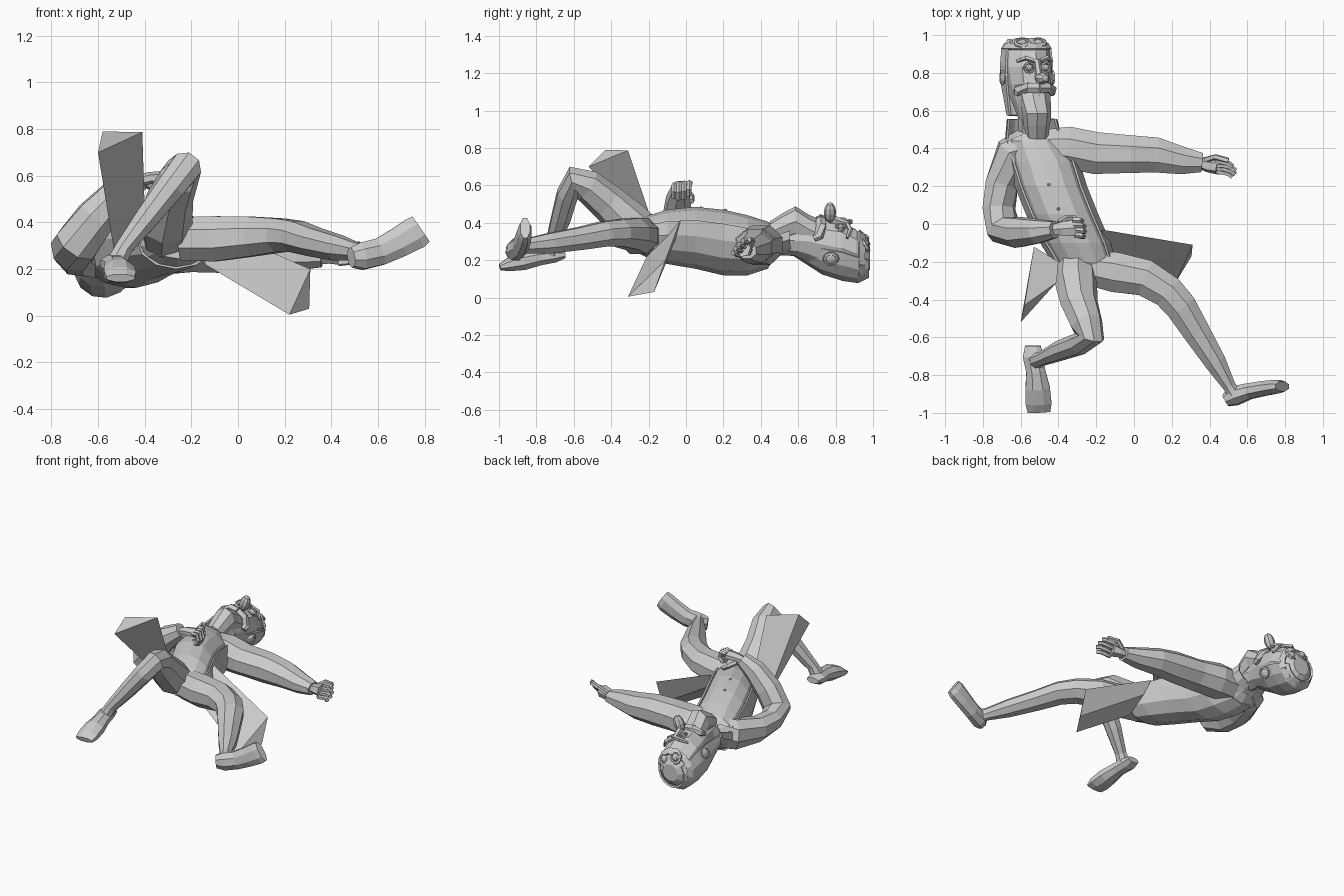
import bpy, bmesh, math
from mathutils import Vector as V

FACE = V((0.36, 0, 0.93)).normalized()          # direction the face looks
SIDE = V((0, 1, 0)).cross(FACE).normalized()    # towards the ear on the +x side


def finish(name, bm):
    bmesh.ops.recalc_face_normals(bm, faces=bm.faces)
    me = bpy.data.meshes.new(name)
    bm.to_mesh(me)
    bm.free()
    ob = bpy.data.objects.new(name, me)
    bpy.context.collection.objects.link(ob)
    return ob


def solid(ob, t, off=0.0):
    m = ob.modifiers.new("thickness", 'SOLIDIFY')
    m.thickness, m.offset = t, off
    return ob


def loft(name, rings, up=(0, 0, 1), n=8, axis=None, arc=None):
    """Rings are (x, y, z, side radius, up radius); arc gives an open shell in degrees."""
    bm, rows = bmesh.new(), []
    P = [V(r[:3]) for r in rings]
    for i, r in enumerate(rings):
        if axis:
            t = V(axis)
        else:
            t = V()
            if i: t += (P[i] - P[i - 1]).normalized()
            if i < len(P) - 1: t += (P[i + 1] - P[i]).normalized()
        t.normalize()
        s = t.cross(V(up)).normalized()
        u = s.cross(t)
        if arc:
            A = [math.radians(arc[0] + (arc[1] - arc[0]) * k / (n - 1)) for k in range(n)]
        else:
            A = [2 * math.pi * (k + .5) / n for k in range(n)]
        rows.append([bm.verts.new(P[i] + s * r[3] * math.cos(a) + u * r[4] * math.sin(a)) for a in A])
    for a, b in zip(rows, rows[1:]):
        for k in range(n - 1 if arc else n):
            j = (k + 1) % n
            bm.faces.new((a[k], a[j], b[j], b[k]))
    if not arc:
        bm.faces.new(rows[0])
        bm.faces.new(rows[-1])
    return finish(name, bm)


def tail(name, base, tip):
    """Closed three-sided coat tail from a base triangle to a tip triangle."""
    bm = bmesh.new()
    a, b = [[bm.verts.new(p) for p in line] for line in (base, tip)]
    for k in range(3):
        j = (k + 1) % 3
        bm.faces.new((a[k], a[j], b[j], b[k]))
    bm.faces.new(a)
    bm.faces.new(b)
    return finish(name, bm)


def blob(name, c, r, seg=8):
    """Ellipsoid in head axes (side, y, face)."""
    bm = bmesh.new()
    bmesh.ops.create_uvsphere(bm, u_segments=seg, v_segments=6, radius=1)
    for v in bm.verts:
        v.co = V(c) + SIDE * v.co.x * r[0] + V((0, 1, 0)) * v.co.y * r[1] + FACE * v.co.z * r[2]
    return finish(name, bm)


def ring(name, c, normal, R, r):
    """Small torus facing the given direction."""
    q = V(normal).to_track_quat('Z', 'Y')
    pts = [V(c) + q @ V((R * math.cos(a), R * math.sin(a), 0)) for a in [math.tau * k / 10 for k in range(11)]]
    return loft(name, [(*p, r, r) for p in pts], up=normal, n=5)


# Torso (shirt and trousers top) lofted along y
torso = [(-.53, .49, .29, .09, .08), (-.53, .44, .285, .15, .12), (-.48, .33, .285, .175, .155),
         (-.44, .20, .30, .175, .17), (-.38, .05, .325, .175, .16), (-.31, -.10, .33, .17, .14),
         (-.265, -.20, .325, .155, .115), (-.255, -.27, .32, .11, .075)]
loft("torso", torso, n=14, axis=(0, 1, 0))
for i, (x, y, z) in enumerate([(-.45, .21, .468), (-.40, .08, .48)]):
    blob(f"shirt_button_{i}", (x, y, z), (.009, .009, .007), 6)

# Coat body wraps the back and sides, collar stands around the neck
coat = [(x, y, z, a * 1.06, b * 1.03) for x, y, z, a, b in torso[1:7]]
solid(loft("coat_body", coat, n=9, axis=(0, 1, 0), arc=(148, 392)), .012)
solid(loft("coat_collar", [(-.53, .45, .29, .15, .10), (-.535, .50, .31, .14, .085), (-.54, .555, .33, .13, .08)],
           n=8, axis=(0, 1, 0), arc=(160, 380)), .012)

# Coat tails
tail("coat_tail_left", [(-.53, -.12, .27), (-.54, -.18, .37), (-.40, -.20, .46)],
     [(-.60, -.52, .70), (-.58, -.43, .79), (-.41, -.31, .787)])
tail("coat_tail_right", [(-.17, -.03, .41), (-.13, -.06, .30), (-.14, -.21, .22)],
     [(.31, -.11, .20), (.305, -.17, .03), (.22, -.31, .005)])

# Sleeves
loft("left_sleeve", [(-.55, .42, .28, .10, .11), (-.64, .37, .27, .10, .11), (-.70, .21, .26, .085, .10),
                     (-.715, .08, .27, .075, .10), (-.69, -.03, .31, .085, .10), (-.61, -.045, .42, .085, .09),
                     (-.51, -.04, .525, .068, .075), (-.42, -.03, .585, .048, .05)], up=(.6, .1, -.6))
loft("right_sleeve", [(-.46, .41, .28, .10, .11), (-.35, .405, .28, .12, .115), (-.20, .375, .28, .12, .10),
                      (-.02, .37, .275, .108, .10), (.12, .365, .265, .10, .085), (.26, .335, .255, .078, .065),
                      (.36, .325, .25, .055, .045)])

# Trouser legs
loft("left_leg", [(-.31, -.20, .33, .10, .10), (-.31, -.30, .40, .115, .115), (-.29, -.42, .51, .10, .10),
                  (-.25, -.53, .60, .09, .085), (-.225, -.60, .635, .07, .07), (-.29, -.635, .55, .06, .065),
                  (-.39, -.67, .42, .055, .055), (-.49, -.715, .29, .038, .04), (-.52, -.725, .23, .045, .045)],
     up=(.8, 0, -.6))
loft("right_leg", [(-.24, -.23, .33, .10, .10), (-.10, -.255, .33, .115, .105), (.06, -.285, .34, .105, .092),
                   (.18, -.36, .345, .095, .078), (.25, -.44, .34, .09, .072), (.33, -.57, .315, .078, .065),
                   (.43, -.73, .29, .062, .058), (.505, -.86, .275, .037, .042), (.53, -.90, .27, .04, .045)])

# Boots
loft("left_boot", [(-.535, -.645, .23, .045, .02), (-.535, -.70, .225, .058, .04), (-.52, -.78, .215, .055, .045),
                   (-.51, -.87, .195, .07, .052), (-.505, -.95, .175, .074, .038), (-.503, -.995, .162, .065, .018)])
loft("right_boot", [(.485, -.935, .25, .035, .045), (.53, -.91, .255, .055, .062), (.61, -.885, .275, .045, .063),
                    (.69, -.87, .315, .042, .07), (.76, -.86, .355, .038, .076), (.785, -.86, .372, .028, .07)],
     up=(-.4, 0, .9))


def hand(name, palm, up, roots, spread, bends, thumb):
    """Palm plus four jointed fingers spread along one axis and a thumb."""
    loft(name + "_palm", palm, up=up, n=6)
    for i in range(4):
        p = V(roots) + V(spread) * (i - 1.5)
        k = (.85, 1, 1, .85)[i]
        pts = [p]
        for b in bends:
            p = p + V(b) * k
            pts.append(p)
        loft(f"{name}_finger_{i}", [(*q, .0145, .0145) for q in pts], up=spread, n=5)
    loft(name + "_thumb", [(*q, .016, .016) for q in thumb], up=up, n=5)


# Hands
hand("left_hand", [(-.44, -.03, .575, .028, .025), (-.38, -.025, .59, .042, .026), (-.31, -.02, .595, .05, .027)],
     (0, 0, 1), (-.32, -.018, .605), (.003, -.027, -.004),
     [(.045, -.004, .008), (.012, -.004, -.045), (-.025, 0, -.04)],
     [(-.40, .005, .57), (-.36, .03, .545), (-.31, .03, .515)])
hand("right_hand", [(.33, .33, .25, .028, .03), (.39, .315, .255, .042, .034), (.44, .305, .26, .042, .045)],
     (0, .35, .9), (.43, .303, .26), (0, -.018, -.022),
     [(.045, -.003, .005), (.04, -.01, .008), (.022, -.018, 0)],
     [(.38, .34, .27), (.43, .355, .305), (.50, .335, .31)])

# Head with long beard, lofted along y and rolled towards the face direction
loft("neck", [(-.53, .44, .31, .075, .08), (-.54, .62, .30, .08, .08)], up=FACE, axis=(0, 1, 0))
loft("head", [(-.535, .54, .31, .07, .07), (-.55, .66, .30, .10, .12), (-.56, .74, .28, .118, .145),
              (-.565, .83, .265, .128, .15), (-.57, .91, .235, .122, .135), (-.57, .96, .215, .10, .10),
              (-.565, .985, .21, .06, .06)], up=FACE, axis=(0, 1, 0), n=10)
loft("beard", [(-.515, .45, .345, .058, .065), (-.515, .52, .375, .068, .08), (-.515, .585, .40, .075, .09),
               (-.525, .66, .365, .085, .075), (-.535, .73, .335, .09, .075)], up=FACE, axis=(0, 1, 0), n=8)
# Hair covers the back of the head and ends in ragged sideburns
solid(loft("hair", [(-.595, .575, .30, .075, .07), (-.575, .73, .27, .122, .145), (-.57, .84, .25, .134, .16),
                    (-.57, .92, .225, .128, .145), (-.57, .975, .21, .095, .10)],
           up=FACE, axis=(0, 1, 0), n=9, arc=(165, 375)), .012)


def on_head(s, y, f):
    return V((-.56, y, .27)) + SIDE * s + FACE * f


# Face parts, mirrored across the head
blob("nose", (-.485, .77, .455), (.036, .033, .058))
loft("nose_bridge", [(*on_head(0, .77, .16), .02, .03), (*on_head(0, .87, .13), .018, .015)], up=FACE, n=6)
for m, tag in ((-1, "left"), (1, "right")):
    blob(tag + "_eye", on_head(m * .047, .828, .125), (.026, .02, .025))
    ring(tag + "_eyelid", on_head(m * .047, .828, .137), FACE, .026, .007)
    blob(tag + "_ear", on_head(m * .13, .775, -.015), (.02, .045, .035))
    ring(tag + "_ear_rim", on_head(m * .138, .775, -.015), SIDE * m, .032, .01)
    loft(tag + "_eyebrow", [(*on_head(m * .015, .862, .135), .012, .015), (*on_head(m * .06, .88, .122), .014, .016),
                            (*on_head(m * .10, .862, .09), .008, .008)], up=FACE, n=5)
    loft(tag + "_moustache", [(*on_head(0, .72, .15), .03, .028), (*on_head(m * .055, .722, .14), .03, .026),
                              (*on_head(m * .095, .71, .10), .03, .022), (*on_head(m * .10, .685, .085), .018, .016)],
         up=FACE, n=6)
    # Goggles pushed up onto the crown
    c = on_head(m * .045, .958, .03)
    ring(tag + "_goggle_rim", c, V((0, .8, .5)), .036, .011)
    blob(tag + "_goggle_lens", c, (.03, .022, .026))
loft("lower_lip", [(*on_head(-.035, .68, .14), .01, .01), (*on_head(0, .675, .15), .013, .013),
                   (*on_head(.035, .68, .14), .01, .01)], up=FACE, n=5)
solid(loft("goggle_strap", [(-.57, .925, .225, .13, .138), (-.57, .955, .215, .112, .115)],
           up=FACE, axis=(0, 1, 0), n=13, arc=(0, 360)), .012)
